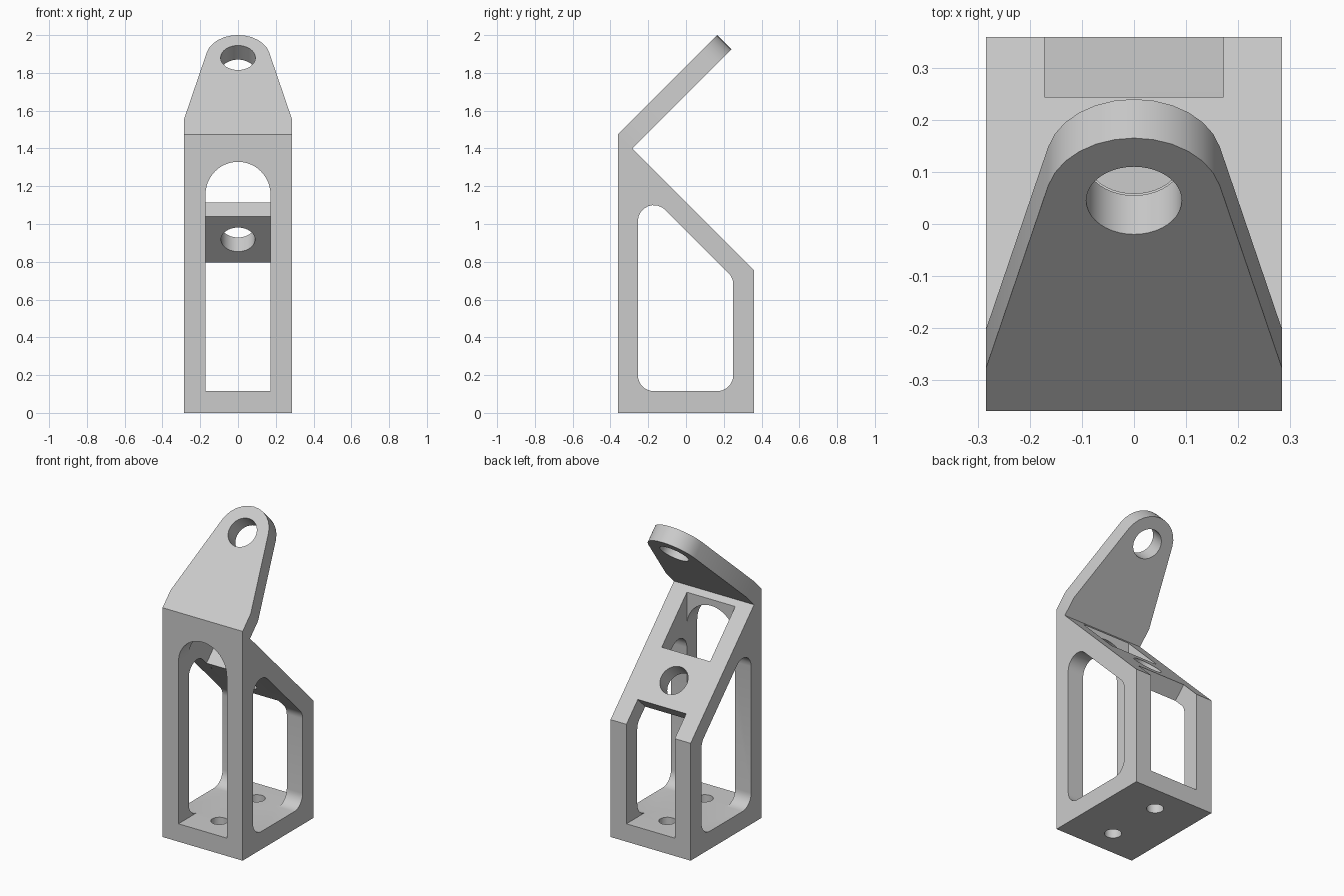
import bpy, bmesh
from math import sin, cos, pi, acos, atan2, hypot, tan
from mathutils import Matrix, Vector

cube = bpy.data.objects.get("Cube")
if cube:
    bpy.data.objects.remove(cube)

grey = bpy.data.materials.new("light_grey")
grey.use_nodes = True
COLOUR = (0.6, 0.6, 0.6, 1)
grey.diffuse_color = COLOUR
grey.node_tree.nodes["Principled BSDF"].inputs["Base Color"].default_value = COLOUR

HALF_W, SLOT, DEPTH, WALL = 0.285, 0.172, 0.36, 0.106
FLOOR, INNER = 0.115, 0.255


def prism(name, outline, origin, u, v, lo, hi):
    """Extrude a counter-clockwise outline in the u, v plane along u x v."""
    u, v, origin = Vector(u).normalized(), Vector(v).normalized(), Vector(origin)
    w = u.cross(v)
    bm = bmesh.new()
    rings = [[bm.verts.new(origin + u * a + v * b + w * d) for a, b in outline]
             for d in (lo, hi)]
    bm.faces.new(rings[0][::-1])
    bm.faces.new(rings[1])
    n = len(outline)
    for i in range(n):
        j = (i + 1) % n
        bm.faces.new((rings[0][i], rings[0][j], rings[1][j], rings[1][i]))
    mesh = bpy.data.meshes.new(name)
    bm.to_mesh(mesh)
    bm.free()
    mesh.materials.append(grey)
    ob = bpy.data.objects.new(name, mesh)
    bpy.context.collection.objects.link(ob)
    return ob


def arc(x, y, r, a, b, n):
    return [(x + r * cos(a + (b - a) * i / n), y + r * sin(a + (b - a) * i / n))
            for i in range(n + 1)]


def circle(x, y, r):
    return arc(x, y, r, 0, 2 * pi, 40)[:-1]


def fillet(points, r, n=8):
    """Round every corner of a convex counter-clockwise polygon."""
    out = []
    for i, p in enumerate(points):
        p = Vector(p)
        a = (Vector(points[i - 1]) - p).normalized()
        b = (Vector(points[(i + 1) % len(points)]) - p).normalized()
        half = a.angle(b) / 2
        c = p + (a + b).normalized() * (r / sin(half))
        start = p + a * (r / tan(half)) - c
        a0 = atan2(start.y, start.x)
        out += arc(c.x, c.y, r, a0, a0 + pi - 2 * half, n)
    return out


def select(ob):
    bpy.ops.object.select_all(action='DESELECT')
    ob.select_set(True)
    bpy.context.view_layer.objects.active = ob


def cut(ob, *cutters):
    select(ob)
    for c in cutters:
        c.hide_render = True
        mod = ob.modifiers.new("cut", 'BOOLEAN')
        mod.operation, mod.solver, mod.object = 'DIFFERENCE', 'EXACT', c
        bpy.ops.object.modifier_apply(modifier=mod.name)
        bpy.data.objects.remove(c)


X, Y, Z, O = (1, 0, 0), (0, 1, 0), (0, 0, 1), (0, 0, 0)

# Tower body with sloping back
body = prism("tower_body", [(-DEPTH, 0), (DEPTH, 0), (DEPTH, 0.755),
                            (-0.285, 1.40), (-DEPTH, 1.475)], O, Y, Z, -HALF_W, HALF_W)

# Inner cavity, open through the back
cavity = prism("cavity_cutter", [(-INNER, FLOOR), (0.6, FLOOR), (0.6, 1.6), (-INNER, 1.6)],
               O, Y, Z, -SLOT, SLOT)
# Rounded side windows
window = prism("window_cutter",
               fillet([(-INNER, FLOOR), (0.25, FLOOR), (0.25, 0.715), (-INNER, 1.22)], 0.085),
               O, Y, Z, -0.5, 0.5)
# Arched front opening
arch = prism("arch_cutter",
             [(-SLOT, FLOOR), (SLOT, FLOOR)] + arc(0, 1.157, SLOT, 0, pi, 24),
             O, X, Z, 0.2, 0.5)
# Two bolt holes in the floor
bolts = [prism("bolt_cutter", circle(0, y, 0.05), O, X, Y, -0.1, 0.2) for y in (-0.19, 0.19)]
cut(body, cavity, window, arch, *bolts)

# Sloping plate across the back, with a hole
UP_BACK = (0, -1, 1)
at = (0, 0.1225, 0.9925)
plate = prism("cross_plate", [(-SLOT, -SLOT), (SLOT, -SLOT), (SLOT, SLOT), (-SLOT, SLOT)],
              at, X, UP_BACK, 0, WALL)
cut(plate, prism("hole_cutter", circle(0, 0, 0.09), at, X, UP_BACK, -0.1, 0.2))

# Tapered top arm with a rounded, holed end
END, R, STEP = 0.573, 0.17, 0.116
t = acos(R / hypot(HALF_W, END - STEP)) - atan2(END - STEP, HALF_W)
outline = [(-HALF_W, STEP), (-HALF_W, 0), (HALF_W, 0), (HALF_W, STEP)]
outline += arc(0, END, R, t, pi - t, 12)
fold, ALONG = (0, -DEPTH, 1.475), (0, 1, 1)
arm = prism("top_arm", outline, fold, X, ALONG, -WALL, 0)
cut(arm, prism("hole_cutter", circle(0, END, 0.092), fold, X, ALONG, -0.3, 0.1))

for ob in (body, plate, arm):
    select(ob)
    bpy.ops.object.shade_smooth_by_angle(angle=pi / 6)
